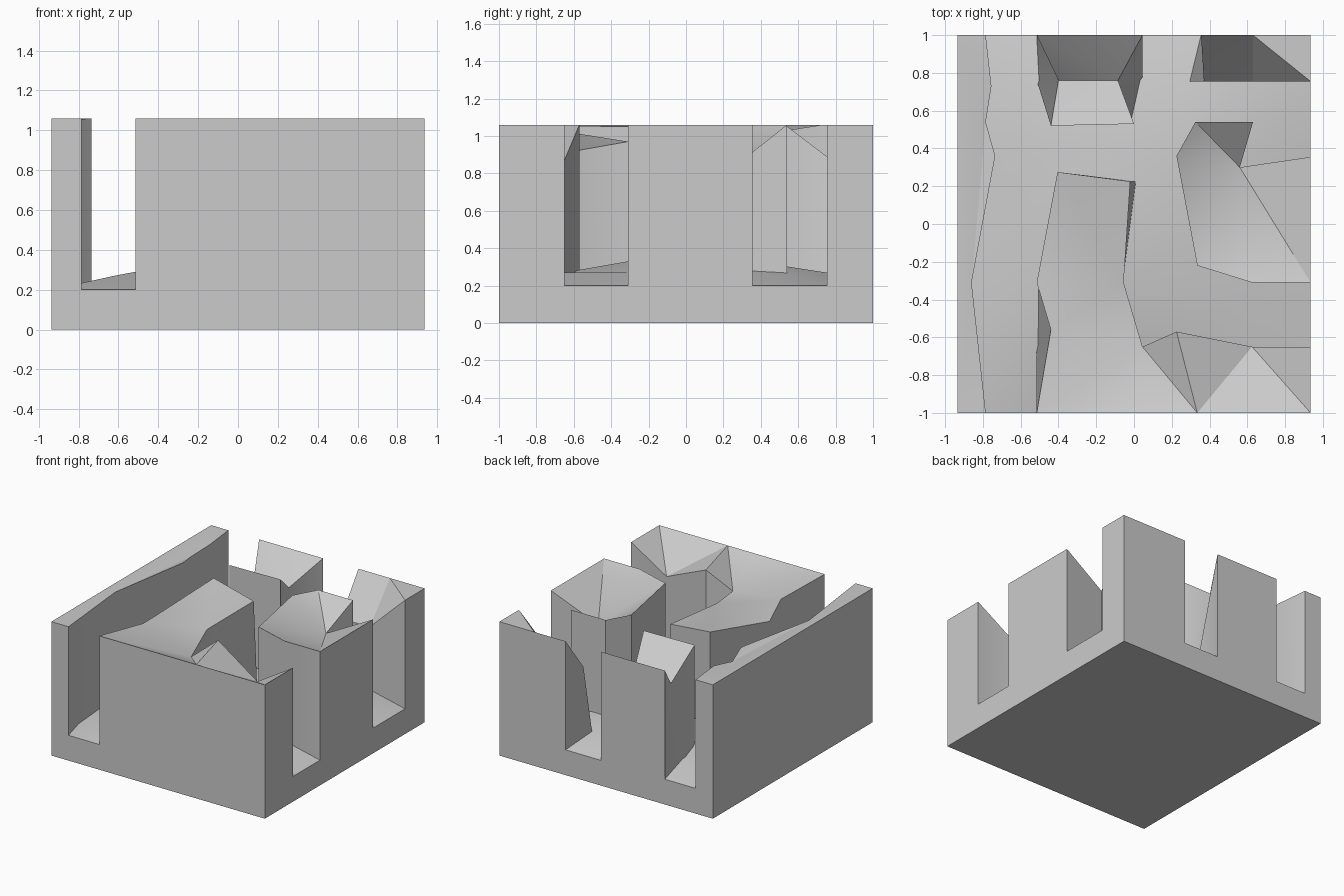
import bpy, bmesh, math
from mathutils import Vector
from mathutils.geometry import delaunay_2d_cdt

if "Cube" in bpy.data.objects:
    bpy.data.objects.remove(bpy.data.objects["Cube"])

HX, HY, TOP, FLOOR = 0.935, 1.0, 1.06, 0.2


def finish(name, bm):
    """Turn a bmesh into a named object with sharp edges kept."""
    me = bpy.data.meshes.new(name)
    bm.to_mesh(me)
    bm.free()
    ob = bpy.data.objects.new(name, me)
    bpy.context.collection.objects.link(ob)
    bpy.ops.object.select_all(action='DESELECT')
    ob.select_set(True)
    bpy.context.view_layer.objects.active = ob
    bpy.ops.object.shade_smooth_by_angle(angle=math.radians(30))
    return ob


def rock(name, pts):
    """Raise a rock from a counter-clockwise outline.
    Each point is x, y[, top z[, foot x, foot y]]."""
    bm = bmesh.new()
    top, foot = [], []
    for p in pts:
        z = p[2] if len(p) > 2 else TOP
        fx, fy = p[3:5] if len(p) > 3 else p[:2]
        top.append(bm.verts.new((p[0], p[1], z)))
        foot.append(bm.verts.new((fx, fy, FLOOR)))
    n = len(pts)
    for i in range(n):
        j = (i + 1) % n
        bm.faces.new((foot[i], foot[j], top[j], top[i]))
    # triangulated rocky top
    res = delaunay_2d_cdt([Vector(p[:2]) for p in pts], [], [list(range(n))], 1, 1e-5)
    for f in res[2]:
        bm.faces.new([top[res[3][v][0]] for v in f])
    return finish(name, bm)


# base slab with a canyon floor that rises towards the middle
xs = [-HX, -0.62, -0.3, 0.0, 0.3, 0.62, HX]
ys = [-HY, -0.65, -0.31, 0.0, 0.36, 0.75, HY]
rise = [FLOOR, 0.27, 0.33, 0.33]
bm = bmesh.new()
g = [[bm.verts.new((x, y, rise[min(i, j, 6 - i, 6 - j)]))
      for j, y in enumerate(ys)] for i, x in enumerate(xs)]
for i in range(6):
    for j in range(6):
        bm.faces.new((g[i][j], g[i + 1][j], g[i + 1][j + 1], g[i][j + 1]))
rim = [e for e in bm.edges if e.is_boundary]
new = bmesh.ops.extrude_edge_only(bm, edges=rim)['geom']
for v in new:
    if isinstance(v, bmesh.types.BMVert):
        v.co.z = 0
bmesh.ops.holes_fill(bm, edges=[e for e in bm.edges if e.is_boundary], sides=0)
bmesh.ops.recalc_face_normals(bm, faces=bm.faces[:])
finish("canyon_floor", bm)

# long ridge along the left edge
rock("left_ridge", [
    (-HX, -1), (-0.785, -1), (-0.86, -0.31, 1.05), (-0.735, 0.36),
    (-0.785, 0.54, 1.03), (-0.755, 0.73), (-0.785, 1), (-HX, 1)])

# L-shaped plateau at the front with an arm reaching back
rock("front_plateau", [
    (-0.515, -1), (0.045, -1), (0.335, -1), (0.625, -1), (HX, -1), (HX, -0.65),
    (0.625, -0.65, 0.87), (0.225, -0.57), (0.045, -0.65, 0.91),
    (-0.055, -0.31, 0.97), (-0.02, 0.225, 1.0, 0.015, 0.225),
    (-0.405, 0.275), (-0.515, -0.31, 0.95), (-0.44, -0.56, 1.01, -0.515, -0.65)])

# plateau on the right
rock("right_plateau", [
    (0.335, -0.22), (0.625, -0.31), (HX, -0.31), (HX, 0.355),
    (0.56, 0.3, 0.87), (0.63, 0.54), (0.325, 0.54), (0.225, 0.36)])

# notched rock at the back
rock("back_rock", [
    (-0.44, 0.52), (0.0, 0.53), (-0.085, 0.76, 0.885, 0.045, 0.76),
    (0.045, 1), (-0.515, 1), (-0.4, 0.76, 0.835, -0.515, 0.76)])

# steep rock in the back right corner
rock("back_corner_rock", [
    (0.37, 0.755, 0.76, 0.285, 0.755), (0.63, 0.755, 0.77),
    (HX, 0.755), (HX, 1), (0.63, 1), (0.355, 1)])
